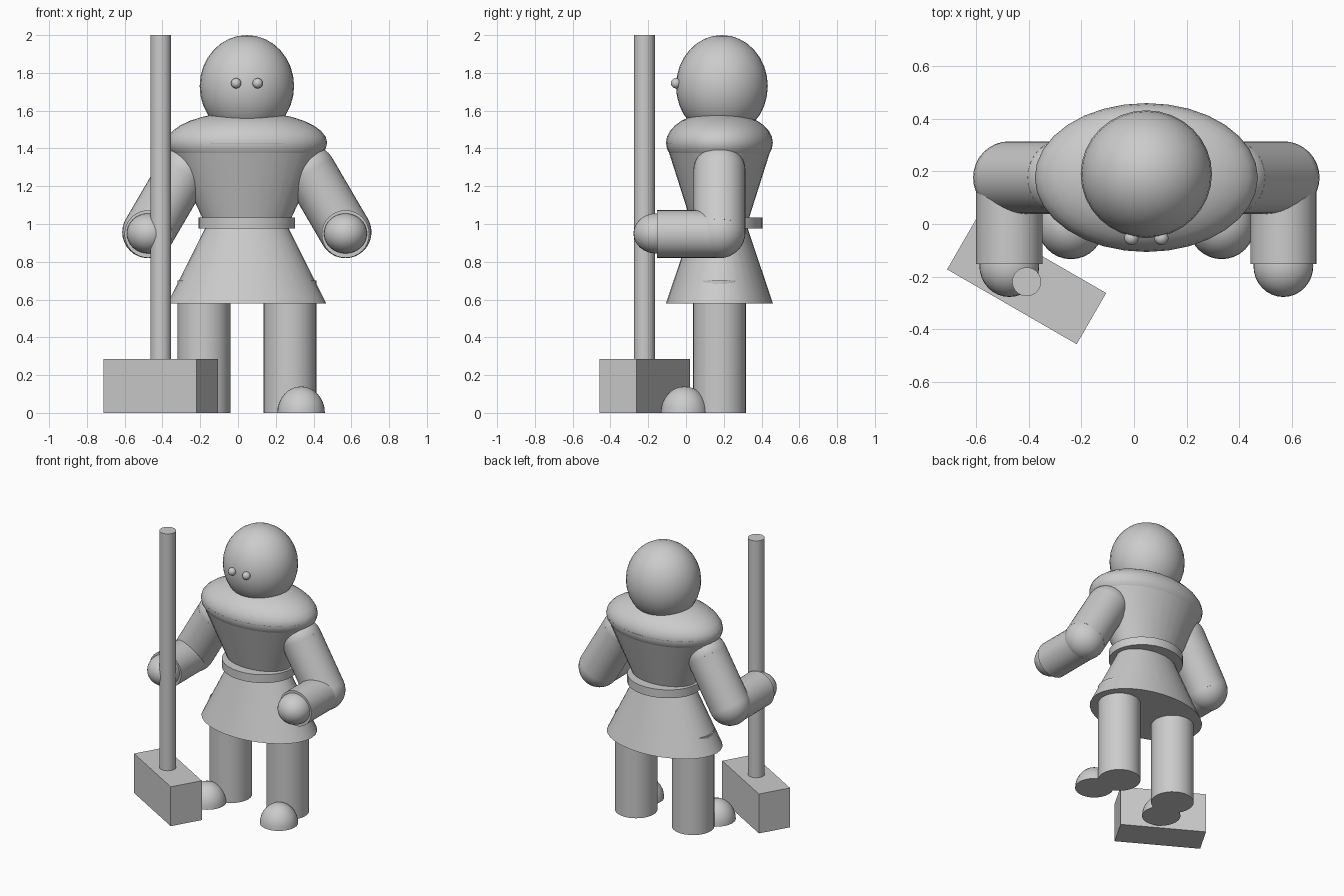
import bpy, math
from mathutils import Vector

if "Cube" in bpy.data.objects:
    bpy.data.objects.remove(bpy.data.objects["Cube"])

CX, CY = 0.047, 0.177      # body axis


def finish(ob, name, scale=(1, 1, 1)):
    ob.name = name
    ob.scale = scale
    bpy.ops.object.transform_apply(location=False, rotation=False, scale=True)
    bpy.ops.object.shade_smooth_by_angle(angle=math.radians(35))
    return ob


def ball(name, loc, radii):
    bpy.ops.mesh.primitive_uv_sphere_add(segments=32, ring_count=16, radius=1, location=loc)
    return finish(bpy.context.object, name, radii)


def frustum(name, z0, z1, r0, r1, x=CX, y=CY, squash=1.0):
    bpy.ops.mesh.primitive_cone_add(vertices=32, radius1=r0, radius2=r1, depth=z1 - z0,
                                    location=(x, y, (z0 + z1) / 2))
    return finish(bpy.context.object, name, (1, squash, 1))


def rod(name, a, b, r):
    a, b = Vector(a), Vector(b)
    bpy.ops.mesh.primitive_cylinder_add(vertices=32, radius=r, depth=(b - a).length,
                                        location=(a + b) / 2)
    ob = bpy.context.object
    ob.rotation_euler = (b - a).to_track_quat('Z', 'Y').to_euler()
    return finish(ob, name)


def dome(name, loc, radii):
    # Upper half of a ball, closed flat on the ground
    ob = ball(name, loc, radii)
    bpy.ops.object.mode_set(mode='EDIT')
    bpy.ops.mesh.select_all(action='SELECT')
    bpy.ops.mesh.bisect(plane_co=loc, plane_no=(0, 0, 1), use_fill=True, clear_inner=True)
    bpy.ops.object.mode_set(mode='OBJECT')
    bpy.ops.object.shade_smooth_by_angle(angle=math.radians(35))
    return ob


# Head, shoulders, torso, belt and skirt
ball("head", (CX, 0.19, 1.73), (0.25, 0.243, 0.27))
ball("shoulders", (CX, CY, 1.43), (0.425, 0.283, 0.165))
frustum("torso", 1.0, 1.43, 0.22, 0.425, squash=0.667)
frustum("belt", 0.975, 1.035, 0.255, 0.255, squash=0.89)
frustum("skirt", 0.58, 1.0, 0.42, 0.21, squash=0.674)

# Paired parts
for side, s in (("left", 1), ("right", -1)):
    ball(side + "_eye", (CX + s * 0.057, -0.053, 1.745), (0.027,) * 3)
    frustum(side + "_leg", 0, 0.7, 0.14, 0.14, x=CX + s * 0.228)
    dome(side + "_foot", (CX + s * 0.287, -0.008, 0), (0.126, 0.126, 0.14))
    shoulder = (CX + s * 0.333, CY, 1.28)
    elbow = (CX + s * 0.522, CY, 0.957)
    wrist = (elbow[0], -0.153, 0.947)
    ball(side + "_shoulder", shoulder, (0.138,) * 3)
    rod(side + "_upper_arm", shoulder, elbow, 0.138)
    ball(side + "_elbow", elbow, (0.138,) * 3)
    rod(side + "_forearm", (elbow[0], CY, 0.947), wrist, 0.126)
    ball(side + "_hand", (elbow[0], -0.16, 0.95), (0.114, 0.118, 0.106))

# Hammer: turned block with an upright handle
frustum("hammer_handle", 0.2, 2.0, 0.055, 0.055, x=-0.409, y=-0.22)
bpy.ops.mesh.primitive_cube_add(size=1, location=(-0.409, -0.218, 0.1425),
                                rotation=(0, 0, math.radians(-30)))
block = bpy.context.object
block.name = "hammer_block"
block.scale = (0.57, 0.225, 0.285)
bpy.ops.object.transform_apply(location=False, rotation=False, scale=True)
